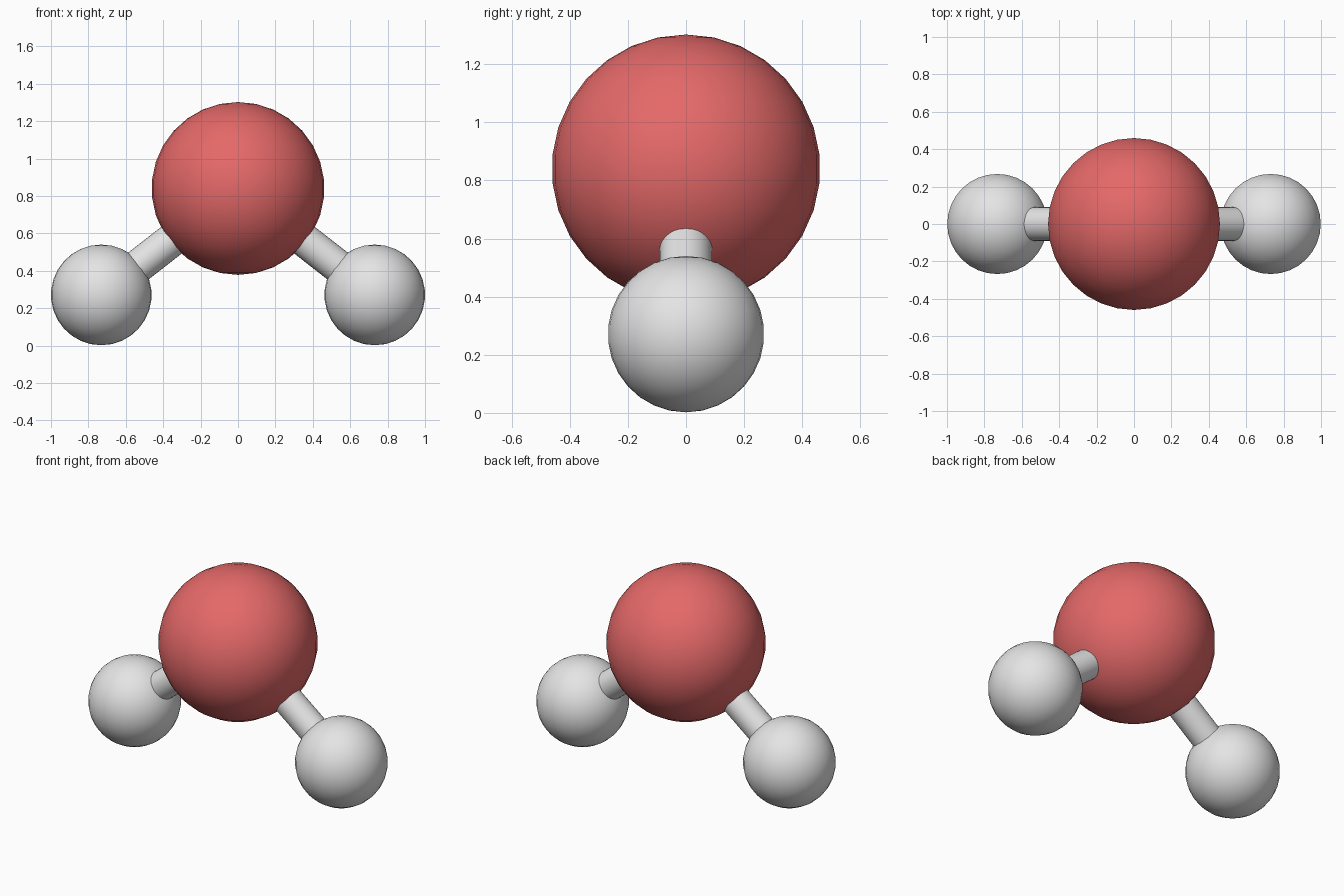
import bpy
import math
from mathutils import Vector

cube = bpy.data.objects.get("Cube")
if cube:
    bpy.data.objects.remove(cube, do_unlink=True)


def make_material(name, colour):
    mat = bpy.data.materials.new(name)
    mat.use_nodes = True
    mat.diffuse_color = colour
    mat.node_tree.nodes["Principled BSDF"].inputs["Base Color"].default_value = colour
    return mat


def finish(name, mat):
    obj = bpy.context.object
    obj.name = name
    obj.data.materials.append(mat)
    bpy.ops.object.shade_smooth_by_angle(angle=math.radians(40))
    return obj


def ball(name, centre, radius, mat):
    bpy.ops.mesh.primitive_uv_sphere_add(
        segments=32, ring_count=15, radius=radius, location=centre)
    return finish(name, mat)


def rod(name, start, end, radius, mat):
    axis = end - start
    bpy.ops.mesh.primitive_cylinder_add(
        vertices=32, radius=radius, depth=axis.length, location=(start + end) / 2,
        rotation=axis.to_track_quat('Z', 'Y').to_euler())
    return finish(name, mat)


red = make_material("soft red", (0.78, 0.14, 0.14, 1))
grey = make_material("light grey", (0.78, 0.78, 0.78, 1))

# Large central ball
centre = Vector((0, 0, 0.84))
ball("central_ball", centre, 0.462, red)

# Small balls and the rods joining them to the centre
for side, sign in (("left", 1), ("right", -1)):
    outer = Vector((sign * 0.731, 0, 0.271))
    ball(side + "_ball", outer, 0.269, grey)
    rod(side + "_rod", centre, outer, 0.09, grey)
